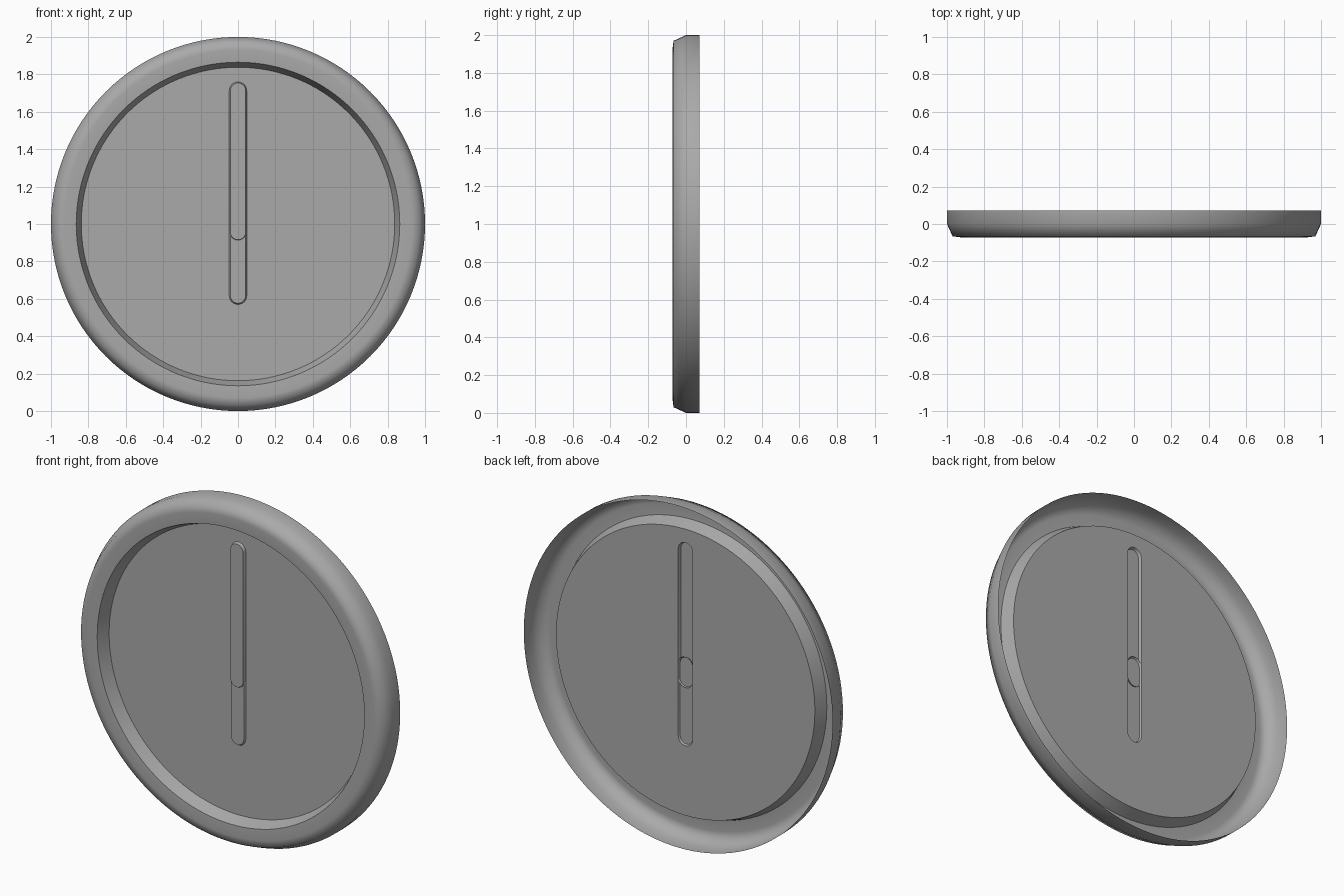
import bpy, bmesh, math
from mathutils import Vector, Matrix

if "Cube" in bpy.data.objects:
    bpy.data.objects.remove(bpy.data.objects["Cube"])

SEGMENTS = 128
CENTRE = Vector((0, 0, 1))
DISC_Y = 0.005
DISC_R = 0.838
HAND_W = 0.047

grey = bpy.data.materials.new("plain grey")
grey.use_nodes = True
colour = (0.4, 0.4, 0.4, 1)
grey.diffuse_color = colour
grey.node_tree.nodes["Principled BSDF"].inputs["Base Color"].default_value = colour


def finish(bm, name, angle=None):
    """Turn a bmesh into a named object, optionally smooth-shaded."""
    mesh = bpy.data.meshes.new(name)
    bm.to_mesh(mesh)
    bm.free()
    mesh.materials.append(grey)
    obj = bpy.data.objects.new(name, mesh)
    bpy.context.collection.objects.link(obj)
    if angle:
        bpy.ops.object.select_all(action='DESELECT')
        obj.select_set(True)
        bpy.context.view_layer.objects.active = obj
        bpy.ops.object.shade_smooth_by_angle(angle=math.radians(angle))
    return obj


def circle(radius, y):
    steps = [2 * math.pi * i / SEGMENTS for i in range(SEGMENTS)]
    return [CENTRE + Vector((radius * math.cos(a), y, radius * math.sin(a))) for a in steps]


def stadium(low, high, half, y, steps=12):
    """Outline of an upright bar with round ends."""
    points = []
    for base, start in ((high - half, 0), (low + half, math.pi)):
        for i in range(steps + 1):
            a = start + math.pi * i / steps
            points.append(Vector((half * math.cos(a), y, base + half * math.sin(a))))
    return points


def add_loop(bm, points):
    return [bm.verts.new(p) for p in points]


def join_loops(bm, outer, inner):
    n = len(outer)
    for i in range(n):
        j = (i + 1) % n
        bm.faces.new((outer[i], outer[j], inner[j], inner[i]))


# Hollow rim, open at the back
profile = [(1.0, 0.072), (1.0, 0.0), (0.97, -0.066), (0.93, -0.071),
           (0.865, -0.067), (DISC_R, DISC_Y)]
bm = bmesh.new()
loops = [add_loop(bm, circle(r, y)) for r, y in profile]
for outer, inner in zip(loops, loops[1:]):
    join_loops(bm, outer, inner)
finish(bm, "rim", 64)

# Face disc with a slot behind the hands
bm = bmesh.new()
edges = []
for points in (circle(DISC_R, DISC_Y), stadium(0.57, 1.76, HAND_W, DISC_Y)):
    verts = add_loop(bm, points)
    edges += [bm.edges.new((v, verts[(i + 1) % len(verts)])) for i, v in enumerate(verts)]
bmesh.ops.triangle_fill(bm, use_beauty=True, edges=edges, normal=(0, -1, 0))
for face in bm.faces:
    face.normal_update()
    if face.normal.y > 0:
        face.normal_flip()
finish(bm, "face_disc")


# Hands pressed forward out of the disc
def hand(name, low, high, front):
    bm = bmesh.new()
    taper = 0.006
    back_loop = add_loop(bm, stadium(low, high, HAND_W, DISC_Y))
    front_loop = add_loop(bm, stadium(low + taper, high - taper, HAND_W - taper, front))
    join_loops(bm, back_loop, front_loop)
    bm.faces.new(front_loop)
    finish(bm, name, 30)


hand("long_hand", 0.91, 1.76, -0.012)
hand("short_hand", 0.57, 1.09, -0.005)
